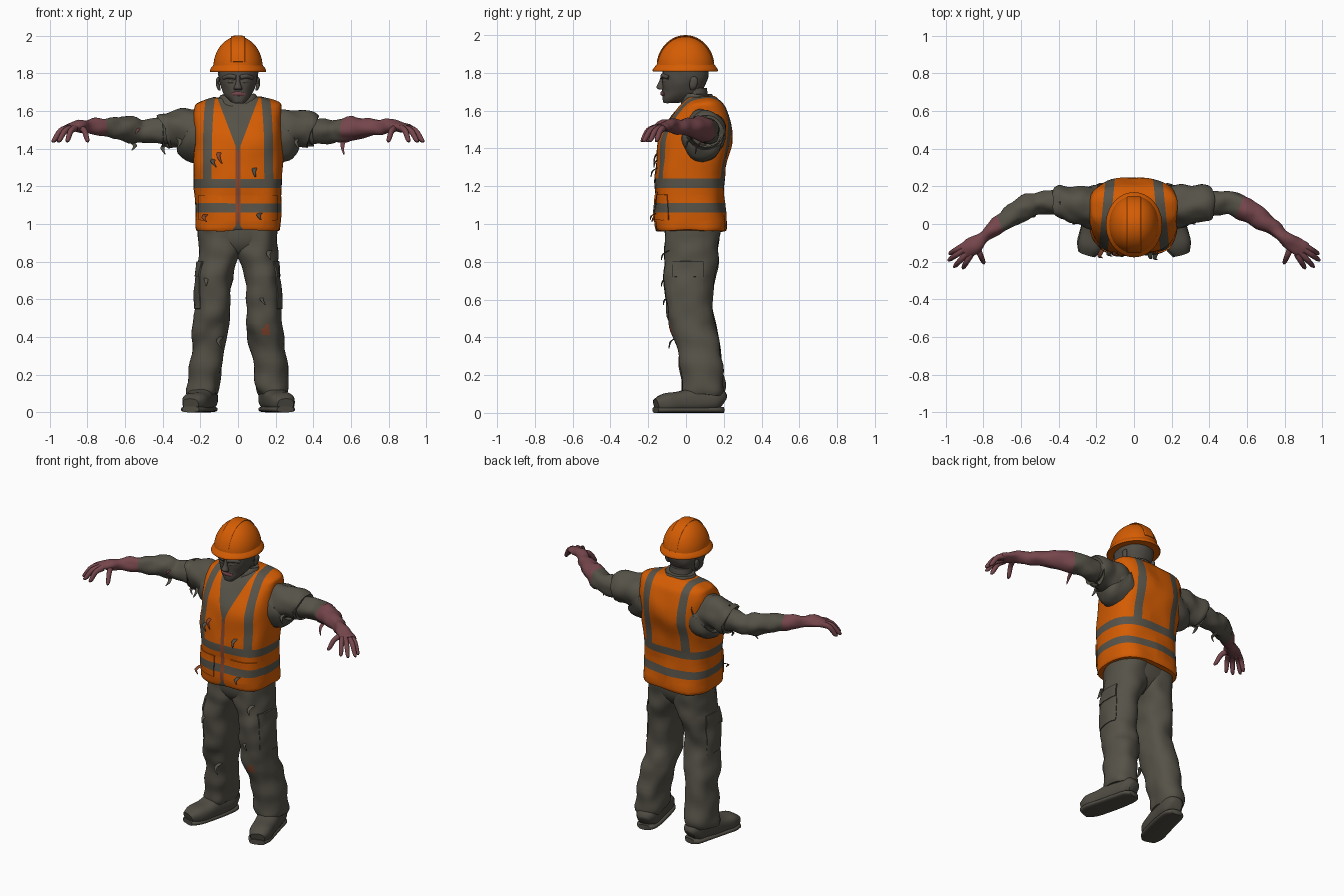
import bpy, bmesh, math, random
from mathutils import Vector, noise

random.seed(4)
if "Cube" in bpy.data.objects:
    bpy.data.objects.remove(bpy.data.objects["Cube"])
X, Y, Z = Vector((1, 0, 0)), Vector((0, 1, 0)), Vector((0, 0, 1))


def material(name, *rgb):
    m = bpy.data.materials.new(name)
    m.use_nodes = True
    m.diffuse_color = (*rgb, 1)
    m.node_tree.nodes["Principled BSDF"].inputs["Base Color"].default_value = (*rgb, 1)
    return m


ORANGE = material("safety orange", .66, .108, .001)
CLOTH = material("grimy cloth", .092, .084, .064)
TAPE = material("reflective grey", .098, .088, .068)
SKIN = material("bruised skin", .18, .062, .072)
FACE = material("ashen skin", .082, .072, .06)
DARK = material("dark leather", .08, .073, .057)
STAIN = material("rust stain", .24, .062, .028)


def finish(bm, name, mats, angle=45):
    bmesh.ops.recalc_face_normals(bm, faces=bm.faces)
    me = bpy.data.meshes.new(name)
    bm.to_mesh(me)
    bm.free()
    for m in mats:
        me.materials.append(m)
    me.shade_smooth()
    me.set_sharp_from_angle(angle=math.radians(angle))
    bpy.context.collection.objects.link(bpy.data.objects.new(name, me))


def spline(rings, steps):
    """Smooth interpolation through all rings"""
    r = [Vector(q) for q in rings]
    out = []
    for i in range(len(r) - 1):
        a, b, c, d = r[max(i - 1, 0)], r[i], r[i + 1], r[min(i + 2, len(r) - 1)]
        for k in range(steps):
            t = k / steps
            out.append((b * 2 + (c - a) * t + (a * 2 - b * 5 + c * 4 - d) * t * t
                        + (b * 3 - a - c * 3 + d) * t ** 3) * .5)
    return out + [r[-1]]


def loft(rings, frame="z", n=32, power=2.0, steps=4, rough=0.0, freq=9):
    """Rounded sections (x, y, z, half width, half depth) along a path"""
    bm = bmesh.new()
    pts = spline(rings, steps)
    loops = []
    for i, q in enumerate(pts):
        a, b = pts[max(i - 1, 0)], pts[min(i + 1, len(pts) - 1)]
        t = Vector(b[:3]) - Vector(a[:3])
        u, v = X, Y
        if frame == "path":
            u = t.cross(Z).normalized()
            v = u.cross(t).normalized()
        elif frame == "x":
            v = t.cross(X).normalized()
        loop = []
        for k in range(n):
            c, s = math.cos(math.tau * k / n), math.sin(math.tau * k / n)
            p = Vector(q[:3])
            p += u * q[3] * math.copysign(abs(c) ** (2 / power), c)
            p += v * q[4] * math.copysign(abs(s) ** (2 / power), s)
            loop.append(bm.verts.new(p))
        loops.append(loop)
    for a, b in zip(loops, loops[1:]):
        for k in range(n):
            bm.faces.new((a[k], a[k - 1], b[k - 1], b[k]))
    bm.faces.new(loops[0])
    bm.faces.new(loops[-1])
    bmesh.ops.recalc_face_normals(bm, faces=bm.faces)
    bm.normal_update()
    if rough:
        for v in bm.verts:
            v.co += v.normal * noise.noise(v.co * freq) * rough
    return bm


def upright(rows, s=1):
    """Rows (z, x0, x1, y0, y1) to sections"""
    return [(s * (a + b) / 2, (c + d) / 2, z, (b - a) / 2, (d - c) / 2) for z, a, b, c, d in rows]


def cut(bm, co, no):
    bmesh.ops.bisect_plane(bm, geom=bm.verts[:] + bm.edges[:] + bm.faces[:],
                           plane_co=co, plane_no=no, dist=1e-5)


def paint(bm, rule):
    for f in bm.faces:
        f.material_index = rule(f.calc_center_median())


def raise_patch(bm, rule, height):
    """Push a patch of faces outward as a sewn-on pocket"""
    patch = [f for f in bm.faces if rule(f.calc_center_median())]
    bm.normal_update()
    new = bmesh.ops.extrude_face_region(bm, geom=patch)["geom"]
    bm.normal_update()
    for v in [g for g in new if isinstance(g, bmesh.types.BMVert)]:
        v.co += v.normal * height
    bmesh.ops.delete(bm, geom=patch, context="FACES_ONLY")


# Vest with tape, zip, open neck and pockets; shoulder tape leans inward to the back
vest = loft(upright([(.965, -.215, .215, -.15, .205), (.985, -.228, .228, -.163, .215),
                     (1.15, -.226, .226, -.163, .2), (1.3, -.238, .238, -.16, .212),
                     (1.43, -.234, .234, -.145, .24), (1.53, -.234, .234, -.11, .238),
                     (1.61, -.234, .234, -.05, .212), (1.645, -.218, .218, -.015, .185),
                     (1.675, -.13, .13, .01, .155)]), n=64, power=2.9, rough=.012, freq=8)
for z in (1.06, 1.11, 1.19, 1.24, 1.02, 1.155):
    cut(vest, (0, 0, z), Z)
for s in (-1, 1):
    for x in (.012, .055, .205):
        cut(vest, (s * x, 0, 0), X)
    for x in (.125, .175):
        cut(vest, (s * x, 0, 0), (s, .1, 0))
    cut(vest, (0, 0, 1.38), (s, 0, -.38))
    cut(vest, (0, 0, 1.01), (s, 0, .7))


def vest_colour(c):
    x = abs(c.x)
    if c.y < .06 and x < (c.z - 1.38) * .38 or c.y < 0 and x < (1.01 - c.z) * .7:
        return 2
    if c.y < 0 and x < .012:
        return 3
    if 1.06 < c.z < 1.11 or 1.19 < c.z < 1.24 or c.z > 1.24 and .125 < x + .1 * c.y < .175:
        return 1
    return 0


paint(vest, vest_colour)
raise_patch(vest, lambda c: c.y < 0 and .055 < abs(c.x) < .205 and 1.02 < c.z < 1.155, .006)
finish(vest, "vest", [ORANGE, TAPE, CLOTH, STAIN])

# Trousers
finish(loft(upright([(.815, -.03, .03, -.01, .08), (.85, -.11, .11, -.075, .135),
                     (.91, -.185, .185, -.108, .17), (1.0, -.205, .205, -.112, .18)]), power=2.5),
       "trouser_seat", [CLOTH])
leg_rows = [(.97, -.03, .205, -.11, .18), (.87, -.015, .208, -.112, .172), (.79, .01, .212, -.112, .166),
            (.68, .035, .22, -.115, .145), (.56, .045, .225, -.108, .14), (.45, .05, .24, -.085, .158),
            (.36, .062, .248, -.05, .178), (.22, .088, .26, -.03, .195), (.13, .098, .27, -.028, .2),
            (.095, .11, .264, -.015, .19)]
for s, side in ((1, "left"), (-1, "right")):
    leg = loft(upright(leg_rows, s), n=36, power=2.3, steps=5, rough=.017, freq=10)
    for z in (.55, .72, .8, .41, .47):
        cut(leg, (0, 0, z), Z)
    for y in (-.07, .09):
        cut(leg, (0, y, 0), Y)
    raise_patch(leg, lambda c: abs(c.x) > .13 and -.07 < c.y < .09 and .55 < c.z < .8, .005)
    raise_patch(leg, lambda c: abs(c.x) > .13 and -.07 < c.y < .09 and .72 < c.z < .8, .004)
    paint(leg, lambda c: int(.41 < c.z < .47 and .135 < c.x < .17 and c.y < 0))
    finish(leg, side + "_trouser_leg", [CLOTH, STAIN])

    # Boots
    boot = [(.165, .195, .055, .035, .035), (.17, .165, .07, .06, .06), (.185, .08, .075, .068, .07),
            (.212, -.03, .06, .07, .056), (.235, -.11, .053, .068, .049), (.252, -.16, .042, .045, .032)]
    finish(loft([(s * x, y, z, a, b) for x, y, z, a, b in boot], "path", power=2.6, rough=.008),
           side + "_boot", [DARK])
    sole = [(s * x, y * 1.01, .016, a + .002, .016) for x, y, z, a, b in boot]
    finish(loft(sole, "path", power=3), side + "_boot_sole", [DARK])

    # Shirt filling the armhole and running out into the short sleeve
    sleeve = [(.12, .09, 1.475, .118, .15), (.2, .09, 1.475, .12, .155), (.232, .093, 1.485, .113, .145),
              (.255, .097, 1.5, .104, .112), (.31, .1, 1.505, .096, .098), (.37, .11, 1.5, .09, .094),
              (.395, .11, 1.495, .088, .092), (.385, .11, 1.495, .06, .06)]
    finish(loft([(s * q[0], *q[1:]) for q in sleeve], "path", rough=.018, freq=12),
           side + "_sleeve", [CLOTH])

    # Arm and palm; one forearm is bare
    arm = [(.24, .1, 1.5, .07, .07), (.4, .11, 1.495, .066, .07), (.5, .115, 1.49, .06, .062),
           (.57, .09, 1.5, .062, .066), (.66, .035, 1.51, .054, .056), (.74, -.025, 1.515, .042, .044),
           (.8, -.07, 1.52, .034, .034), (.85, -.108, 1.518, .05, .03), (.9, -.142, 1.505, .044, .022)]
    bare = .53 if s > 0 else .71
    arm_bm = loft([(s * q[0], *q[1:]) for q in arm], "path", rough=.014, freq=16)
    cut(arm_bm, (s * bare, 0, 0), (s, -.35, 0))
    paint(arm_bm, lambda c: int(abs(c.x) - .35 * c.y > bare))
    finish(arm_bm, side + "_arm", [CLOTH, SKIN])

    # Fingers and thumb
    digits = {"little": ((.9, -.112), (.983, -.16)), "ring": ((.895, -.13), (.988, -.195)),
              "middle": ((.88, -.148), (.957, -.23)), "index": ((.865, -.16), (.91, -.238)),
              "thumb": ((.835, -.12), (.795, -.212))}
    for name, (base, tip) in digits.items():
        a, b = Vector((s * base[0], base[1], 1.51)), Vector((s * tip[0], tip[1], 1.438))
        m = a.lerp(b, .5) + Z * .02
        path = [(*a, .017, .019), (*m, .015, .016), (*a.lerp(b, .85), .012, .013), (*b, .005, .005)]
        finish(loft(path, "path", n=10), f"{side}_{name}_finger", [SKIN])

    # Ears, brows and shaded eyes
    finish(loft([(s * .098, .035, 1.71, .006, .01), (s * .105, .038, 1.73, .01, .02),
                 (s * .108, .042, 1.765, .009, .02), (s * .104, .042, 1.78, .004, .008)], n=14),
           side + "_ear", [FACE])
    finish(loft([(s * .012, -.126, 1.778, .01, .012), (s * .045, -.12, 1.785, .012, .012),
                 (s * .078, -.092, 1.775, .008, .01)], "path", n=12), side + "_brow", [FACE])
    finish(loft([(s * .02, -.122, 1.755, .004, .005), (s * .042, -.116, 1.757, .006, .01),
                 (s * .062, -.103, 1.755, .004, .005)], "path", n=12), side + "_eye", [DARK])

# Neck, head and features
finish(loft(upright([(1.58, -.1, .1, -.04, .15), (1.64, -.075, .075, -.01, .125),
                     (1.72, -.07, .07, -.02, .11)])), "neck", [FACE])
finish(loft(upright([(1.64, -.03, .03, -.12, -.06), (1.655, -.048, .048, -.125, .02),
                     (1.69, -.075, .075, -.126, .07), (1.74, -.094, .094, -.126, .105),
                     (1.79, -.105, .105, -.128, .12), (1.84, -.107, .107, -.125, .12)]),
            power=2.3, rough=.006, freq=18), "head", [FACE])
finish(loft(upright([(1.712, -.022, .022, -.145, -.11), (1.724, -.022, .022, -.158, -.11),
                     (1.75, -.012, .012, -.145, -.11), (1.785, -.01, .01, -.132, -.11)]), n=14),
       "nose", [FACE])
finish(loft([(-.034, -.116, 1.69, .004, .006), (0, -.128, 1.692, .008, .012),
             (.038, -.116, 1.686, .004, .008)], "path", n=10), "mouth", [SKIN])
finish(loft(upright([(1.6, -.12, .12, -.035, .165), (1.655, -.108, .108, -.03, .152),
                     (1.685, -.094, .094, -.012, .138)]), rough=.015, freq=14), "collar", [CLOTH])

# Hard hat: shell, brim, low crown band
shell = [(0, -.003, 1.825 + .17 * math.sin(t), .132 * math.cos(t), .153 * math.cos(t))
         for t in [math.radians(d) for d in (0, 15, 30, 45, 60, 75, 88)]]
finish(loft(shell, n=48, power=2.1), "hat_shell", [ORANGE])
finish(loft([(0, -.004, 1.808, .148, .17), (0, -.004, 1.815, .15, .173), (0, -.003, 1.83, .142, .164),
             (0, -.003, 1.845, .13, .152)], n=48, steps=2), "hat_brim", [ORANGE])
band = [(0, -.003 + .15 * math.cos(t), 1.825 + .17 * math.sin(t), .036, .005)
        for t in [math.radians(d) for d in range(12, 169, 13)]]
finish(loft(band, "x", n=20, power=3, steps=2), "hat_crown_band", [ORANGE])

# Torn cloth scraps hanging from the clothes
scraps = [(-.09, -.15, 1.39, .07, STAIN), (-.12, -.15, 1.35, .05, DARK), (.09, -.165, 1.3, .05, DARK),
          (.12, -.17, 1.06, .04, DARK), (-.17, -.16, 1.05, .04, STAIN), (.56, .07, 1.44, .07, SKIN),
          (-.56, .08, 1.43, .04, CLOTH), (-.54, .055, 1.52, .04, SKIN), (-.32, .02, 1.46, .06, CLOTH),
          (.32, .02, 1.46, .06, CLOTH), (-.17, -.11, .72, .05, CLOTH), (.17, -.11, .86, .05, CLOTH),
          (-.09, -.07, .4, .06, DARK), (.14, -.1, .62, .05, CLOTH), (-.39, .1, 1.42, .05, CLOTH)]
for x, y, z, size, mat in scraps:
    w = random.uniform(-.4, .4) * size
    finish(loft([(x, y + .02, z, .014, .005), (x + w, y - .012, z - size * .4, .01, .005),
                 (x - w * .3, y - .02, z - size, .003, .002)], n=8), "torn_scrap", [mat])
